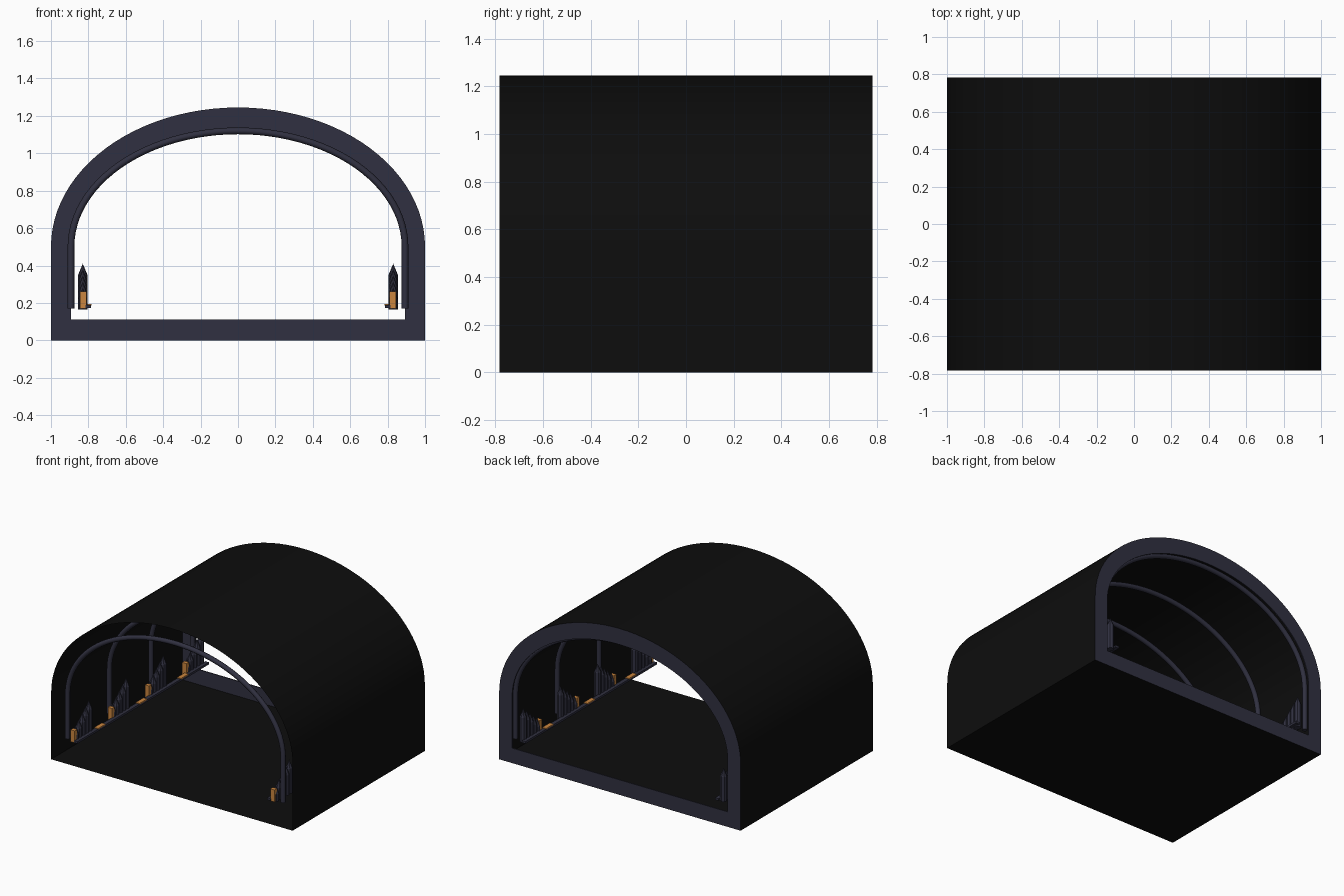
import bpy
import bmesh
from math import sin, cos, pi, radians
from mathutils import Matrix

cube = bpy.data.objects.get("Cube")
if cube:
    bpy.data.objects.remove(cube)

END = 0.782      # half length of the tunnel
SPRING = 0.5     # height where the walls turn into the vault


def material(name, rgb):
    m = bpy.data.materials.new(name)
    m.use_nodes = True
    m.diffuse_color = (*rgb, 1)
    m.node_tree.nodes["Principled BSDF"].inputs["Base Color"].default_value = (*rgb, 1)
    return m


BLACK = material("soot black", (0.004, 0.004, 0.004))
SLATE = material("dark violet slate", (0.03, 0.03, 0.052))
AMBER = material("amber", (0.6, 0.24, 0.05))


def finish(bm, name, mat, fix_normals=True):
    if fix_normals:
        bmesh.ops.recalc_face_normals(bm, faces=bm.faces)
    mesh = bpy.data.meshes.new(name)
    bm.to_mesh(mesh)
    bm.free()
    mesh.materials.append(mat)
    mesh.shade_smooth()
    mesh.set_sharp_from_angle(angle=radians(35))
    ob = bpy.data.objects.new(name, mesh)
    bpy.context.collection.objects.link(ob)
    return ob


def arch(half_width, rise, base, steps=48):
    """Vault outline from the left foot over the top to the right foot."""
    curve = [(half_width * cos(pi * i / steps), SPRING + rise * sin(pi * i / steps))
             for i in range(steps + 1)]
    return [(half_width, base)] + curve + [(-half_width, base)]


def add_box(bm, size, center):
    bmesh.ops.create_cube(bm, size=1, matrix=Matrix.Translation(center)
                          @ Matrix.Diagonal((*size, 1)))


# Vaulted shell with floor, open at both ends
outer = arch(1, 0.745, 0)
bm = bmesh.new()
rows = [[bm.verts.new((x, y, z)) for x, z in outer] for y in (-END, END)]
for i in range(len(outer)):
    j = (i + 1) % len(outer)
    bm.faces.new((rows[0][i], rows[0][j], rows[1][j], rows[1][i]))
finish(bm, "tunnel_shell", BLACK)

# Flat rim closing the edge of the rear end
inner = arch(0.893, 0.625, 0.112)
bm = bmesh.new()
loops = [[bm.verts.new((x, y, z)) for x, z in line]
         for line, y in ((outer, END), (inner, END),
                         (inner, END - 0.008), (outer, END - 0.008))]
for k in range(4):
    a, b = loops[k], loops[(k + 1) % 4]
    if k == 3:
        continue  # outer edge meets the shell
    for i in range(len(outer)):
        j = (i + 1) % len(outer)
        bm.faces.new((a[i], a[j], b[j], b[i]))
finish(bm, "rear_rim", SLATE)

# Tubular ribs under the vault
for n in range(4):
    curve = bpy.data.curves.new("rib", "CURVE")
    curve.dimensions = "3D"
    curve.bevel_depth = 0.018
    curve.bevel_resolution = 2
    curve.use_fill_caps = True
    path = arch(0.893, 0.62, 0.17)
    spline = curve.splines.new("POLY")
    spline.points.add(len(path) - 1)
    y = -0.74 + n * 0.4933
    for p, (x, z) in zip(spline.points, path):
        p.co = (x, y, z, 1)
    curve.materials.append(SLATE)
    bpy.context.collection.objects.link(bpy.data.objects.new(f"rib_{n + 1}", curve))

# Fittings along both walls
for side, x in (("right", -0.83), ("left", 0.83)):
    inward = -0.03 if x > 0 else 0.03

    # Long low rail
    bm = bmesh.new()
    add_box(bm, (0.03, 2 * END - 0.01, 0.016), (x + inward, 0, 0.18))
    finish(bm, f"{side}_rail", SLATE)

    # Small glowing strips on the rail
    bm = bmesh.new()
    for y in (-0.49, 0, 0.49):
        add_box(bm, (0.032, 0.09, 0.008), (x + inward, y, 0.19))
    finish(bm, f"{side}_rail_strips", AMBER)

    # Clusters of pointed pipes rising toward the rear
    for n in range(4):
        middle = -0.66 + n * 0.44
        bm = bmesh.new()
        for k in range(5):
            y = middle - 0.08 + k * 0.04
            top = 0.28 + k * 0.0325
            shaft = top - 0.06 - 0.165
            for r1, r2, h, z in ((0.025, 0.025, shaft, 0.165),
                                 (0.025, 0, 0.06, 0.165 + shaft)):
                bmesh.ops.create_cone(
                    bm, cap_ends=True, segments=8, radius1=r1, radius2=r2, depth=h,
                    matrix=Matrix.Translation((x, y, z + h / 2)))
        finish(bm, f"{side}_pipe_cluster_{n + 1}", SLATE)

        # Lamp block at the low end
        bm = bmesh.new()
        add_box(bm, (0.034, 0.03, 0.09), (x + inward * 0.1, middle - 0.1, 0.215))
        finish(bm, f"{side}_lamp_{n + 1}", AMBER)
